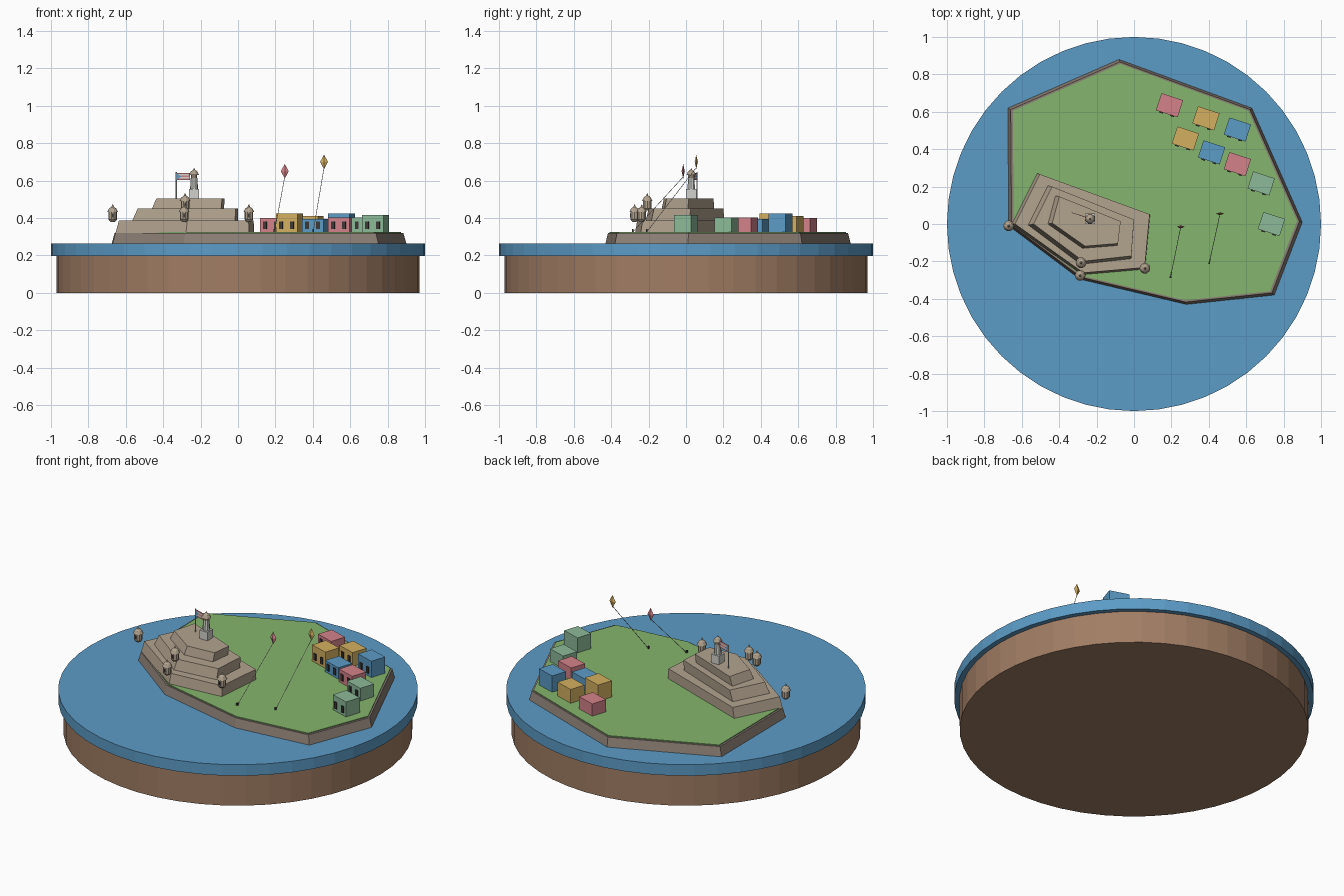
import bpy
import math
from mathutils import Vector, Matrix

cube = bpy.data.objects.get("Cube")
if cube:
    bpy.data.objects.remove(cube, do_unlink=True)


def material(name, *srgb):
    """Flat colour given as display values, stored as linear."""
    lin = [c / 12.92 if c < 0.04 else ((c + 0.055) / 1.055) ** 2.4 for c in srgb] + [1]
    m = bpy.data.materials.new(name)
    m.use_nodes = True
    m.diffuse_color = lin
    m.node_tree.nodes["Principled BSDF"].inputs["Base Color"].default_value = lin
    return m


EARTH = material("earth brown", 0.63, 0.49, 0.39)
BLUE = material("sea blue", 0.36, 0.61, 0.78)
WALL = material("wall stone", 0.55, 0.50, 0.46)
STONE = material("fort stone", 0.70, 0.64, 0.56)
GRASS = material("grass green", 0.52, 0.71, 0.43)
PINK = material("coral pink", 0.83, 0.51, 0.54)
YELLOW = material("ochre yellow", 0.83, 0.69, 0.38)
GREEN = material("mint green", 0.55, 0.73, 0.60)
PALE = material("pale grey", 0.82, 0.82, 0.80)
DARK = material("dark grey", 0.24, 0.22, 0.21)


def add(name, verts, faces, mat):
    me = bpy.data.meshes.new(name)
    me.from_pydata(verts, [], faces)
    me.materials.append(mat)
    ob = bpy.data.objects.new(name, me)
    bpy.context.collection.objects.link(ob)
    return ob


def prism(name, poly, z0, z1, mat, scale=1, centre=(0, 0)):
    """Extrude a counter-clockwise outline, tapering its top toward a centre."""
    n = len(poly)
    cx, cy = centre
    verts = [(x, y, z0) for x, y in poly]
    verts += [(cx + (x - cx) * scale, cy + (y - cy) * scale, z1) for x, y in poly]
    faces = [list(range(n))[::-1], list(range(n, 2 * n))]
    faces += [(i, (i + 1) % n, n + (i + 1) % n, n + i) for i in range(n)]
    return add(name, verts, faces, mat)


def lathe(name, profile, pos, mat, sides=10, flat=1):
    """Revolve (radius, height) points around a vertical axis."""
    verts, faces = [], []
    for r, z in profile:
        for i in range(sides):
            a = 2 * math.pi * i / sides
            verts.append((pos[0] + r * math.cos(a), pos[1] + flat * r * math.sin(a), pos[2] + z))
    for k in range(len(profile) - 1):
        for i in range(sides):
            j = (i + 1) % sides
            faces.append((k * sides + i, k * sides + j, (k + 1) * sides + j, (k + 1) * sides + i))
    faces += [list(range(sides))[::-1], list(range(len(verts) - sides, len(verts)))]
    return add(name, verts, faces, mat)


def rect(cx, cy, w, d, turn=0.0, dx=0.0, dy=0.0):
    """Rectangle outline, offset in its own frame and then turned."""
    rot = Matrix.Rotation(turn, 2)
    out = []
    for sx, sy in ((-1, -1), (1, -1), (1, 1), (-1, 1)):
        p = rot @ Vector((dx + sx * w / 2, dy + sy * d / 2))
        out.append((cx + p.x, cy + p.y))
    return out


def rod(name, a, b, radius, mat):
    a, b = Vector(a), Vector(b)
    ob = lathe(name, [(radius, 0), (radius, (b - a).length)], (0, 0, 0), mat, 6)
    ob.rotation_euler = (b - a).to_track_quat("Z", "Y").to_euler()
    ob.location = a
    return ob


# Round display base and sea
lathe("earth_base", [(0.97, 0), (0.97, 0.2)], (0, 0, 0), EARTH, 48)
lathe("sea_disc", [(1, 0.197), (1, 0.265)], (0, 0, 0), BLUE, 48)

# Walled island
shore = [(-0.08, 0.88), (-0.675, 0.62), (-0.67, -0.01), (-0.29, -0.295),
         (0.28, -0.43), (0.75, -0.38), (0.9, 0.01), (0.63, 0.62)]
mid = (0.1, 0.2)


def shrink(poly, s, c):
    return [(c[0] + (x - c[0]) * s, c[1] + (y - c[1]) * s) for x, y in poly]


prism("sea_wall", shore, 0.264, 0.32, WALL, 0.98, mid)
prism("lawn", shrink(shore, 0.965, mid), 0.31, 0.325, GRASS)

# Stepped fort
tiers = [
    ([(-0.53, 0.275), (-0.67, -0.005), (-0.285, -0.28), (0.06, -0.25), (0.088, 0.05)], 0.265, 0.387),
    ([(-0.46, 0.205), (-0.565, -0.005), (-0.285, -0.215), (-0.015, -0.185), (0.0, 0.02)], 0.387, 0.45),
    ([(-0.42, 0.15), (-0.46, 0.0), (-0.275, -0.13), (-0.09, -0.115), (-0.075, 0.01)], 0.45, 0.503),
]
for i, (poly, z0, z1) in enumerate(tiers):
    prism(f"fort_tier_{i + 1}", poly, z0, z1, STONE, 0.95, (0, 0.1))

# Domed sentry boxes on the fort corners
sentry = [(0.012, 0), (0.023, 0.012), (0.023, 0.052), (0.029, 0.052),
          (0.02, 0.07), (0.006, 0.08), (0.002, 0.092)]
for i, (x, y, z) in enumerate([(-0.67, -0.01, 0.38), (-0.288, -0.275, 0.38),
                               (-0.283, -0.207, 0.44), (0.058, -0.237, 0.38)]):
    lathe(f"sentry_box_{i + 1}", sentry, (x, y, z), STONE)
    prism(f"sentry_slit_{i + 1}", rect(x, y - 0.021, 0.008, 0.006), z + 0.022, z + 0.043, DARK)

# Lighthouse
lx, ly = -0.235, 0.028
prism("lighthouse_base", rect(lx, ly, 0.054, 0.054), 0.503, 0.555, PALE)
lathe("lighthouse_tower", [(0.021, 0.555), (0.018, 0.615)], (lx, ly, 0), PALE)
lathe("lighthouse_lantern", [(0.017, 0.615), (0.017, 0.63)], (lx, ly, 0), STONE)
lathe("lighthouse_roof", [(0.027, 0.63), (0.018, 0.648), (0.005, 0.658), (0.001, 0.667)],
      (lx, ly, 0), STONE)

# Striped flag on its pole
fx, fy, turn = -0.33, 0.06, math.radians(-18)
rod("flag_pole", (fx, fy, 0.47), (fx, fy, 0.645), 0.003, PALE)
for i in range(5):
    prism(f"flag_stripe_{i + 1}", rect(fx, fy, 0.078, 0.003, turn, 0.039),
          0.602 + i * 0.008, 0.61 + i * 0.008, PALE if i % 2 else PINK)
for side in (-1, 1):
    p = [rect(fx, fy, 0, 0, turn, d, side * 0.002)[0] for d in (0, 0.028)]
    add("flag_triangle", [(*p[0], 0.602), (*p[1], 0.622), (*p[0], 0.642)], [(0, 1, 2)], BLUE)

# Town houses, each with two front windows
houses = [(0.19, 0.635, 0.40, PINK), (0.385, 0.565, 0.41, YELLOW), (0.553, 0.505, 0.425, BLUE),
          (0.275, 0.457, 0.425, YELLOW), (0.415, 0.383, 0.395, BLUE), (0.553, 0.32, 0.403, PINK),
          (0.68, 0.217, 0.403, GREEN), (0.735, 0.0, 0.417, GREEN)]
for i, (x, y, top, mat) in enumerate(houses):
    prism(f"house_{i + 1}", rect(x, y, 0.122, 0.096, turn), 0.315, top, mat)
    for side in (-1, 1):
        prism(f"house_{i + 1}_window", rect(x, y, 0.02, 0.008, turn, side * 0.031, -0.05),
              0.342, 0.382, DARK)

# Kites, their strings and small stakes
for name, top, foot, mat in [("pink", (0.25, -0.015, 0.65), (0.195, -0.285, 0.325), PINK),
                             ("yellow", (0.46, 0.055, 0.70), (0.402, -0.21, 0.325), YELLOW)]:
    lathe(f"{name}_kite", [(0.0005, -0.038), (0.021, 0), (0.0005, 0.038)], top, mat, 4, 0.4)
    rod(f"{name}_kite_string", foot, (top[0], top[1], top[2] - 0.03), 0.0016, PALE)
    prism(f"{name}_kite_stake", rect(foot[0], foot[1], 0.009, 0.009), 0.32, 0.34, DARK)
